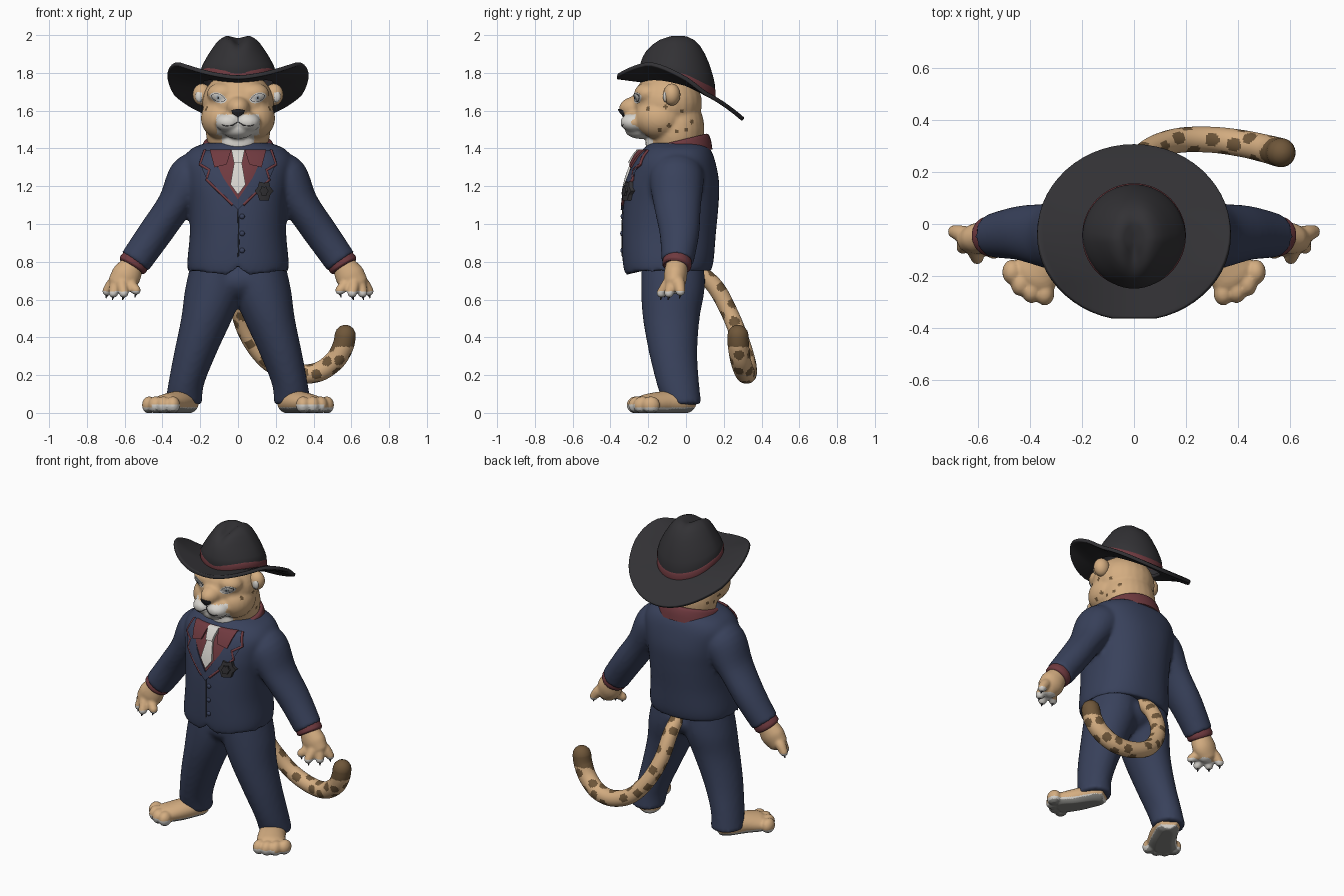
import bpy, bmesh, math, random
from mathutils import Vector, Matrix
from mathutils.bvhtree import BVHTree

random.seed(4)
if "Cube" in bpy.data.objects:
    bpy.data.objects.remove(bpy.data.objects["Cube"], do_unlink=True)


def material(name, *rgb):
    mat = bpy.data.materials.new(name)
    mat.use_nodes = True
    mat.diffuse_color = (*rgb, 1)
    mat.node_tree.nodes["Principled BSDF"].inputs["Base Color"].default_value = (*rgb, 1)
    return mat


navy = material("navy cloth", .04, .053, .105)
tan = material("tan fur", .66, .42, .22)
black = material("black felt", .032, .031, .035)
red = material("dark red cloth", .16, .042, .05)
white = material("white fur", .68, .66, .62)
brown = material("brown fur", .16, .095, .042)
grey = material("grey pads", .25, .25, .235)
ice = material("pale blue eye", .5, .58, .64)


def finish(name, bm, mats, mods=(), rule=None):
    """Turn a bmesh into an object, apply modifiers and colour faces by rule."""
    bmesh.ops.recalc_face_normals(bm, faces=bm.faces)
    mesh = bpy.data.meshes.new(name)
    bm.to_mesh(mesh)
    bm.free()
    ob = bpy.data.objects.new(name, mesh)
    bpy.context.collection.objects.link(ob)
    for kind, settings in mods:
        mod = ob.modifiers.new(kind.lower(), kind)
        for key, value in settings.items():
            setattr(mod, key, value)
    if mods:
        deps = bpy.context.evaluated_depsgraph_get()
        ob.data = bpy.data.meshes.new_from_object(ob.evaluated_get(deps))
        ob.modifiers.clear()
    ob.data.materials.clear()
    for mat in mats:
        ob.data.materials.append(mat)
    for face in ob.data.polygons:
        face.material_index = rule(face.center, face.normal) if rule else 0
    ob.data.shade_smooth()
    ob.data.set_sharp_from_angle(angle=math.radians(50))
    return ob


def fused(voxel, passes=4):
    return [("REMESH", dict(mode="VOXEL", voxel_size=voxel)),
            ("SMOOTH", dict(factor=.5, iterations=passes))]


def ball(bm, c, r):
    bmesh.ops.create_uvsphere(bm, u_segments=24, v_segments=16, radius=1,
                              matrix=Matrix.LocRotScale(Vector(c), None, Vector(r)))


def spline(points, steps):
    p, out = [Vector(q) for q in points], []
    for i in range(len(p) - 1):
        a, b, c, d = p[max(i - 1, 0)], p[i], p[i + 1], p[min(i + 2, len(p) - 1)]
        for k in range(steps):
            t = k / steps
            out.append((b * 2 + (c - a) * t + (a * 2 - b * 5 + c * 4 - d) * t * t
                        + (b * 3 - a - c * 3 + d) * t ** 3) * .5)
    return out + [p[-1]]


def loft(bm, rings, upright=False, steps=5, n=28, dome=False, power=2):
    """Skin elliptical rings (x, y, z, rx, ry) along a smooth path; returns the first cap."""
    path = spline(rings, steps)
    mid = [Vector(p[:3]) for p in path]
    sections = []
    for i, p in enumerate(path):
        d = Vector((0, 0, 1)) if upright else (mid[min(i + 1, len(mid) - 1)] - mid[max(i - 1, 0)]).normalized()
        sections.append((mid[i], d, p[3], p[4]))
    if dome:
        c, d, rx, ry = sections[-1]
        for deg in (25, 50, 70, 85):
            s, k = math.sin(math.radians(deg)), math.cos(math.radians(deg))
            sections.append((c + d * min(rx, ry) * s, d, rx * k, ry * k))
    last = None
    for c, d, rx, ry in sections:
        side = d.cross(Vector((0, 1, 0))).normalized()
        up = side.cross(d)
        ring = []
        for j in range(n):
            u, v = math.cos(math.tau * j / n), math.sin(math.tau * j / n)
            u, v = (math.copysign(abs(w) ** (2 / power), w) for w in (u, v))
            ring.append(bm.verts.new(c + side * rx * u + up * ry * v))
        if last:
            for j in range(n):
                bm.faces.new((last[j - 1], last[j], ring[j], ring[j - 1]))
        else:
            cap = bm.faces.new(ring)
        last = ring
    bm.faces.new(last)
    return cap


def surface(ob):
    return BVHTree.FromPolygons([v.co for v in ob.data.vertices], [p.vertices for p in ob.data.polygons])


def front(tree, x, z, lift):
    hit = tree.ray_cast(Vector((x, -2, z)), Vector((0, 1, 0)))[0]
    return Vector((x, (hit.y if hit else -.2) - lift, z))


def plate(name, tree, outline, mat, lift=.006, thick=.008):
    """Thin plate laid on the front of a surface."""
    bm = bmesh.new()
    bm.faces.new([bm.verts.new((x, 0, z)) for x, z in outline])
    bmesh.ops.triangulate(bm, faces=bm.faces)
    bmesh.ops.subdivide_edges(bm, edges=bm.edges, cuts=5, use_grid_fill=True)
    for v in bm.verts:
        v.co = front(tree, v.co.x, v.co.z, lift)
    for v in bmesh.ops.extrude_face_region(bm, geom=bm.faces[:])["geom"]:
        if isinstance(v, bmesh.types.BMVert):
            v.co.y += thick
    return finish(name, bm, [mat])


def trim(name, tree, points, r, mat, lift=.006):
    """Thin piping that follows the front of a surface."""
    bm, pts = bmesh.new(), []
    for (x, z), (u, w) in zip(points, points[1:]):
        for k in range(6):
            pts.append((*front(tree, x + (u - x) * k / 6, z + (w - z) * k / 6, lift), r, r))
    loft(bm, pts, steps=1, n=8)
    return finish(name, bm, [mat])


def flip(points, s):
    return [(p[0] * s, *p[1:]) for p in points]


# Jacket: torso and both sleeves fused, hem dipping to two points in front
bm = bmesh.new()
hem = loft(bm, [(0, -.1, .735, .262, .225), (0, -.095, .8, .268, .24), (0, -.09, .95, .255, .248),
                (0, -.08, 1.1, .26, .252), (0, -.07, 1.22, .278, .245), (0, -.06, 1.33, .292, .215),
                (0, -.05, 1.395, .25, .18), (0, -.045, 1.43, .17, .14)], upright=True, power=2.3, n=72)
for v in hem.verts:
    x = abs(v.co.x)
    v.co.z = .755 - (.035 * (1 - x / .27) - max(0, .07 - 1.2 * x) if v.co.y < -.1 else 0)
for v in bmesh.ops.poke(bm, faces=[hem])["verts"]:
    v.co.z = .78
sleeve = [(.17, -.05, 1.29, .1, .13), (.243, -.05, 1.24, .13, .145), (.335, -.045, 1.1, .095, .125),
          (.44, -.035, .95, .09, .105), (.545, -.045, .8, .085, .085)]
for s in (1, -1):
    loft(bm, flip(sleeve, s))
jacket = finish("jacket", bm, [navy], fused(.012, 4))
chest = surface(jacket)

# Trousers
bm = bmesh.new()
ball(bm, (0, -.065, .7), (.225, .17, .12))
leg = [(.11, -.07, .79, .14, .165), (.125, -.07, .65, .156, .168), (.165, -.078, .5, .136, .15),
       (.225, -.068, .32, .113, .128), (.275, -.042, .15, .095, .112), (.288, -.018, .045, .098, .1)]
for s in (1, -1):
    loft(bm, flip(leg, s), upright=True)
finish("trousers", bm, [navy], fused(.014))

# Cuffs, hands and feet
for s, side in ((1, "left"), (-1, "right")):
    bm = bmesh.new()
    loft(bm, flip([(.535, -.045, .82, .074, .074), (.556, -.048, .785, .08, .078), (.564, -.05, .772, .07, .07)], s))
    finish(side + "_cuff", bm, [red])

    bm = bmesh.new()
    loft(bm, flip([(.55, -.048, .8, .055, .055), (.59, -.055, .73, .078, .062), (.62, -.06, .69, .07, .055)], s), dome=True)
    tips = [(.54, -.11, .65), (.605, -.13, .635), (.66, -.09, .635), (.693, -.03, .645)]
    for x, y, z in tips:
        loft(bm, flip([(.59, -.06, .73, .03, .03), ((x + .62) / 2, (y - .05) / 2, .69, .033, .033), (x, y, z, .026, .026)], s), dome=True, n=16)
    finish(side + "_hand", bm, [tan, white], fused(.008, 3), lambda c, n: int(c.z < .643))
    bm = bmesh.new()
    for x, y, z in tips:
        loft(bm, flip([(x, y, z - .015, .009, .009), (x + .006, y - .005, z - .038, .002, .002)], s), n=8)
    finish(side + "_claws", bm, [black])

    # Foot rings give height first, then width
    bm = bmesh.new()
    loft(bm, flip([(.25, .03, .045, .045, .05), (.275, -.01, .055, .06, .075), (.33, -.12, .052, .062, .083),
                   (.385, -.2, .045, .054, .092)], s), dome=True)
    for k in (-1.5, -.5, .5, 1.5):
        ahead = .018 * (1 - abs(k))
        ball(bm, ((.412 + k * .042 + ahead * .5) * s, -.235 + k * .027 - ahead, .042), (.038, .048, .046))
    foot = finish(side + "_foot", bm, [tan, white, grey], fused(.008, 4),
                  lambda c, n: 2 if n.z < -.6 and c.z < .03 else int(c.z < .03 or c.y < -.27 and c.z < .045))
    for v in foot.data.vertices:
        v.co.z = max(v.co.z, 0)

# Head with pale muzzle and throat
bm = bmesh.new()
ball(bm, (0, -.1, 1.64), (.19, .185, .17))
ball(bm, (0, -.05, 1.5), (.172, .148, .2))
ball(bm, (0, -.25, 1.615), (.066, .104, .064))
ball(bm, (0, -.24, 1.5), (.085, .085, .05))
ball(bm, (0, -.13, 1.42), (.1, .085, .08))
for s in (1, -1):
    ball(bm, (.085 * s, -.14, 1.56), (.112, .13, .112))
    ball(bm, (.08 * s, -.2, 1.69), (.085, .075, .06))
    ball(bm, (.05 * s, -.272, 1.538), (.07, .076, .052))
freckles = [(-.2, 1.61), (-.11, 1.62), (-.14, 1.5), (-.09, 1.52), (-.05, 1.49), (0, 1.5), (.03, 1.54), (-.02, 1.6)]


def head_rule(c, n):
    x = abs(c.x)
    if (c.y < -.215 and c.z < 1.58 and x < .115) or (c.y < -.11 and c.z < 1.5 and x < .085):
        return 1
    dots = any(math.hypot(c.y - y, c.z - z) < .011 for y, z in freckles)
    return 2 if dots and x > .06 else 0


head = finish("head", bm, [tan, white, brown], fused(.009, 8), head_rule)
face = surface(head)

# Ears, eyes and mouth
for s, side in ((1, "left"), (-1, "right")):
    bm = bmesh.new()
    ball(bm, (.19 * s, -.075, 1.685), (.05, .045, .058))
    ball(bm, (.205 * s, -.108, 1.675), (.02, .014, .03))
    finish(side + "_ear", bm, [tan, white], (), lambda c, n: int(c.y < -.108 and abs(c.x) > .186 and c.z < 1.7))

    def almond(w, h):
        return [((.105 + w * math.cos(a)) * s, 1.668 + h * math.sin(a) * abs(math.sin(a)) ** .4 + .25 * w * math.cos(a))
                for a in (math.tau * i / 16 for i in range(16))]
    plate(side + "_eye_patch", face, almond(.046, .028), white, .002)
    plate(side + "_eye_rim", face, almond(.039, .022), black, .004)
    plate(side + "_eye", face, almond(.036, .02), white, .006)
    plate(side + "_iris", face, [(x * .4 + .063 * s, z * .7 + .501) for x, z in almond(.03, .02)], ice, .008)
    plate(side + "_pupil", face, almond(.005, .007), black, .01)
    trim(side + "_mouth", face, flip([(0, 1.575), (.002, 1.54), (.03, 1.522), (.065, 1.518), (.09, 1.528)], s), .002, black, .001)
plate("nose", face, [(-.036, 1.603), (0, 1.61), (.036, 1.603), (.03, 1.585), (0, 1.565), (-.03, 1.585)], black, .009, .018)

# Shirt, collar, tie and lapels
plate("shirt_front", chest, [(-.15, 1.395), (.15, 1.395), (.12, 1.3), (0, 1.1), (-.12, 1.3)], red, .005)
bm = bmesh.new()
loft(bm, [(0, -.05, 1.35, .205, .19), (0, -.05, 1.4, .192, .182), (0, -.05, 1.435, .18, .168), (0, -.05, 1.44, .16, .15)], upright=True, n=40)
for v in bm.verts:
    v.co.z += .24 * (v.co.y + .05)
finish("collar", bm, [red])
plate("tie_blade", chest, [(-.018, 1.34), (.018, 1.34), (.04, 1.21), (0, 1.155), (-.04, 1.21)], white, .016, .014)
plate("tie_knot", chest, [(-.036, 1.395), (.036, 1.395), (.022, 1.325), (-.022, 1.325)], white, .03, .028)
for s, side in ((1, "left"), (-1, "right")):
    edge = [(.175, 1.39), (.2, 1.315), (.15, 1.285), (.165, 1.235), (0, 1.075)]
    plate(side + "_lapel", chest, flip(edge + [(0, 1.13), (.115, 1.3), (.145, 1.39)], s), navy, .012, .012)
    trim(side + "_lapel_piping", chest, flip(edge, s), .008, red)
    plate(side + "_collar_wing", chest, flip([(.035, 1.395), (.15, 1.395), (.125, 1.3), (.06, 1.315)], s), red, .022, .02)

# Jacket closure, buttons and badge
trim("front_seam", chest, [(0, 1.08), (.004, .9), (0, .81)], .003, black, .001)
bm = bmesh.new()
for z in (1.04, .95, .86):
    ball(bm, front(chest, .022, z, .001), (.014, .01, .014))
finish("buttons", bm, [navy])
star = [((.05 if i % 2 else .038) * math.sin(math.tau * i / 12), (.058 if i % 2 else .042) * math.cos(math.tau * i / 12)) for i in range(12)]
plate("badge", chest, [(.138 + x, 1.175 + z) for x, z in star], black, .022, .02)
plate("badge_boss", chest, [(.138 + x * .5, 1.175 + z * .5) for x, z in star], black, .032, .015)


# Hat: brim, crown and band share one height field
def brim_z(x, y):
    curl = .12 * (abs(x) / .37) ** 1.8 * min(1, max(0, (.1 - y) / .3))
    return 1.73 - (.13 if y < 0 else .28) * y - max(0, y) ** 2 + curl


def shell(name, rows, place, mat, mods=(), cap=False, n=56):
    bm = bmesh.new()
    grid = [[bm.verts.new(place(row, math.tau * j / n)) for j in range(n)] for row in rows]
    for a, b in zip(grid, grid[1:]):
        for j in range(n):
            bm.faces.new((a[j - 1], a[j], b[j], b[j - 1]))
    if cap:
        bm.faces.new(grid[-1])
    return finish(name, bm, [mat], mods)


def brim(t, a):
    x = (.185 + .188 * t) * math.cos(a)
    y = max(-.045 + .01 * t + (.185 + .153 * t) * math.sin(a), -.364)
    return x, y, brim_z(x, y)


def crown(row, a):
    h, s = row
    x = .195 * s * math.cos(a) * (1 - .3 * h * max(0, -math.sin(a)))
    y = -.045 - .015 * h + .198 * s ** .75 * math.sin(a)
    dent = .05 * max(0, h - .6) / .4 * math.exp(-(x / .04) ** 2) * min(1, max(.35, .4 - 5 * y))
    return x, y, brim_z(x, y) * (1 - h) + 2.005 * h - dent


def band(row, a):
    x, y, z = crown((0, row[1]), a)
    return x, y, z + row[0]


shell("hat_brim", [i / 10 for i in range(11)], brim, black,
      [("SOLIDIFY", dict(thickness=.022, offset=0)), ("BEVEL", dict(width=.007, segments=2))])
shell("hat_crown", [(0, 1), (.12, 1.01), (.22, 1.02), (.34, .97), (.52, .85), (.68, .72), (.82, .59), (.92, .45), (.98, .31), (1, .2), (1, .05)],
      crown, black, cap=True)
shell("hat_band", [(0, 1.015), (.015, 1.025), (.045, 1.027), (.052, 1)], band, red)

# Tail with spots and a dark tip
bm = bmesh.new()
loft(bm, [(0, .07, .75, .04, .04), (0, .16, .66, .045, .045), (.012, .235, .52, .045, .045), (.07, .29, .38, .046, .046),
          (.17, .322, .265, .048, .048), (.3, .325, .21, .05, .05), (.42, .31, .215, .052, .052), (.51, .29, .275, .054, .054),
          (.555, .278, .35, .056, .056), (.568, .275, .41, .056, .056)], steps=14, n=36, dome=True)
spots = []
for v in random.sample([v.co.copy() for v in bm.verts], 400):
    if all((v - q).length > .068 for q in spots):
        spots.append(v)
finish("tail", bm, [tan, brown], (),
       lambda c, n: int((c.x > .48 and c.z > .35) or any((c - q).length < .028 for q in spots)))
